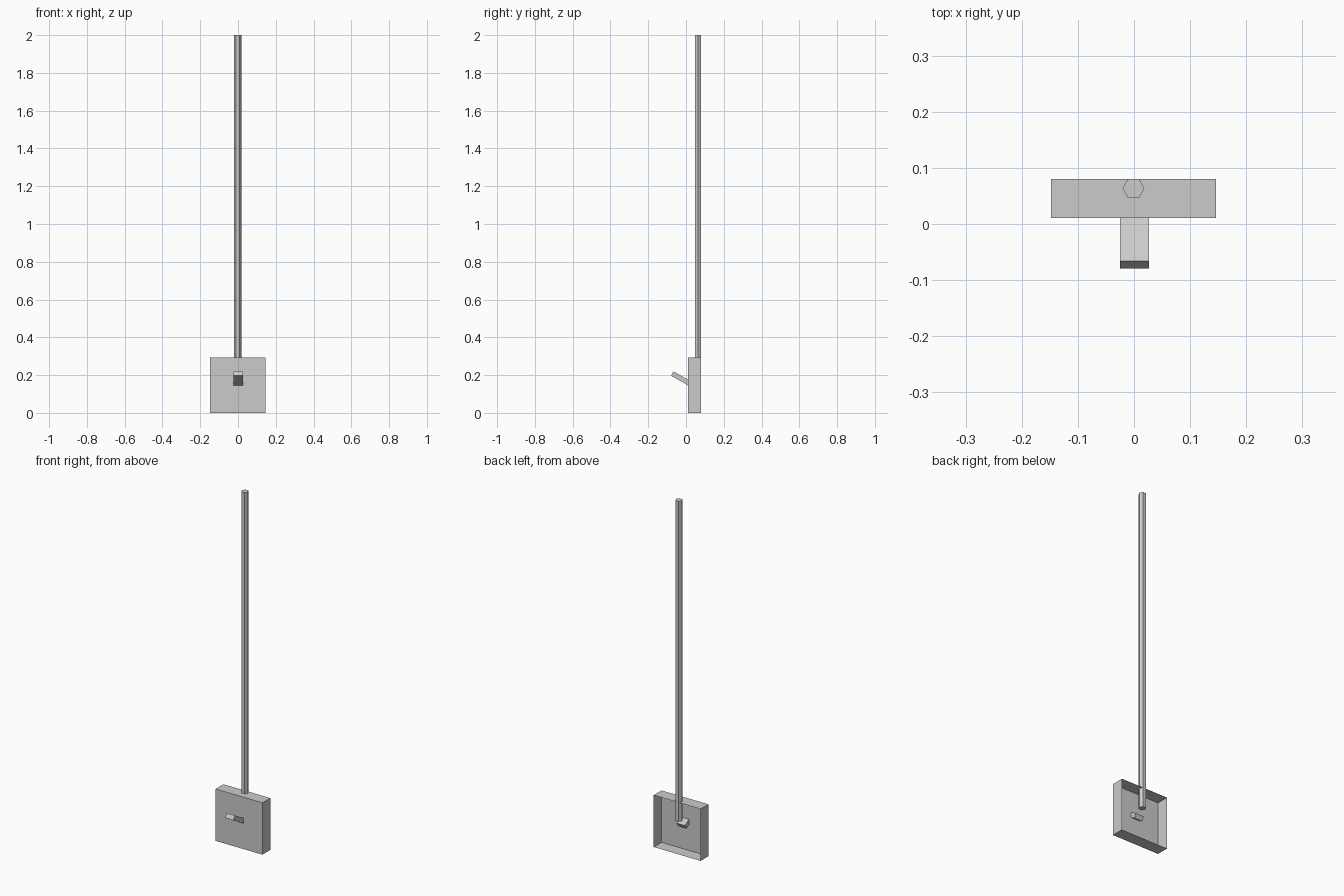
import bpy, bmesh, math
from mathutils import Matrix

if "Cube" in bpy.data.objects:
    bpy.data.objects.remove(bpy.data.objects["Cube"])


def finish(bm, name):
    mesh = bpy.data.meshes.new(name)
    bm.to_mesh(mesh)
    bm.free()
    obj = bpy.data.objects.new(name, mesh)
    bpy.context.collection.objects.link(obj)
    return obj


def box(size, matrix):
    bm = bmesh.new()
    bmesh.ops.create_cube(bm, size=1, matrix=matrix @ Matrix.Diagonal((*size, 1)))
    return bm


# Square tray, thin sheet sides, open at the back
bm = box((0.294, 0.07, 0.294), Matrix.Translation((-0.001, 0.0455, 0.147)))
bm.normal_update()
bmesh.ops.delete(bm, geom=[f for f in bm.faces if f.normal.y > 0.9], context='FACES')
finish(bm, "tray")

# Hexagonal pole, its foot reaching down inside the tray
bottom, top = 0.185, 2.0
bm = bmesh.new()
bmesh.ops.create_cone(
    bm, cap_ends=True, segments=6, radius1=0.0195, radius2=0.0195, depth=top - bottom,
    matrix=Matrix.Translation((-0.001, 0.0635, (top + bottom) / 2))
    @ Matrix.Rotation(math.radians(30), 4, 'Z'))
if max(v.co.x for v in bm.verts) < 0.018:
    bmesh.ops.rotate(bm, verts=bm.verts, cent=(-0.001, 0.0635, 0),
                     matrix=Matrix.Rotation(math.radians(30), 3, 'Z'))
finish(bm, "pole")

# Tilted peg passing through the front sheet
length, tilt = 0.13, math.radians(-30)
place = Matrix.Translation((0.001, -0.0725, 0.2085)) @ Matrix.Rotation(tilt, 4, 'X')
bm = box((0.052, length, 0.026), place @ Matrix.Translation((0, length / 2, 0)))
finish(bm, "peg")
